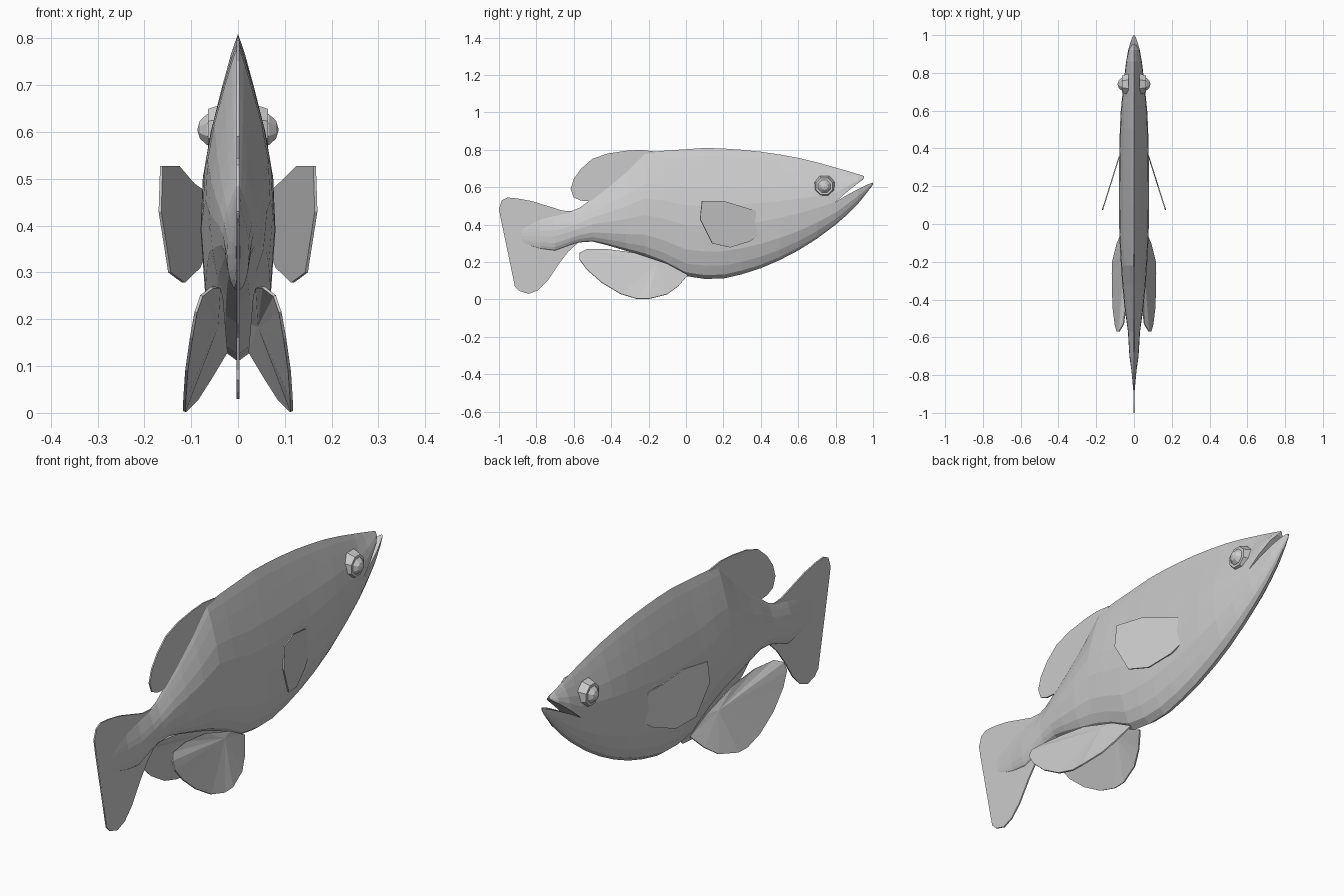
import bpy, bmesh, math
from mathutils import Matrix

if "Cube" in bpy.data.objects:
    bpy.data.objects.remove(bpy.data.objects["Cube"])

grey = bpy.data.materials.new("soft_grey")
grey.diffuse_color = (0.6, 0.6, 0.6, 1)
grey.use_nodes = True
grey.node_tree.nodes["Principled BSDF"].inputs["Base Color"].default_value = grey.diffuse_color

# Cross-section: height fraction -> width fraction (round belly, sharp back)
SECTION = [(0, 0), (.03, .36), (.1, .63), (.21, .88), (.4, 1), (.56, .94),
           (.7, .73), (.84, .42), (.94, .18), (1, 0)]


def finish(bm, name):
    bmesh.ops.recalc_face_normals(bm, faces=bm.faces)
    me = bpy.data.meshes.new(name)
    bm.to_mesh(me)
    bm.free()
    me.materials.append(grey)
    ob = bpy.data.objects.new(name, me)
    bpy.context.collection.objects.link(ob)
    return ob


def loft(name, stations, lo=0.0, hi=1.0):
    """Skin rings given as (y, bottom, top, half width); lo..hi picks part of the section."""
    part = [((t - lo) / (hi - lo), w) for t, w in SECTION if lo <= t <= hi]
    outline = [(t, w) for t, w in part] + [(t, -w) for t, w in reversed(part) if w > 0]
    bm = bmesh.new()
    rings = [[bm.verts.new((w * hw, y, zb + t * (zt - zb))) for t, w in outline]
             for y, zb, zt, hw in stations]
    n = len(outline)
    for a, b in zip(rings, rings[1:]):
        for i in range(n):
            j = (i + 1) % n
            bm.faces.new((a[i], a[j], b[j], b[i]))
    bm.faces.new(rings[0])
    bm.faces.new(rings[-1])
    return finish(bm, name)


def fin(name, outline, apex=None, side=1, thick=.006):
    """Thin plate from (x, y, z) points, optionally fanned out from an apex."""
    bm = bmesh.new()
    vs = [bm.verts.new((side * x, y, z)) for x, y, z in outline]
    if apex:
        c = bm.verts.new((side * apex[0], apex[1], apex[2]))
        for i in range(len(vs)):
            bm.faces.new((c, vs[i], vs[(i + 1) % len(vs)]))
    else:
        bmesh.ops.triangulate(bm, faces=[bm.faces.new(vs)])
    ob = finish(bm, name)
    mod = ob.modifiers.new("thickness", 'SOLIDIFY')
    mod.thickness = thick
    mod.offset = 0
    return ob


# Body, from inside the tail fin to the corner of the mouth
loft("body", [
    (-.88, .30, .40, .004), (-.78, .27, .44, .013), (-.70, .26, .455, .024),
    (-.62, .29, .47, .029), (-.57, .305, .49, .032), (-.50, .31, .54, .042),
    (-.42, .29, .60, .052), (-.32, .26, .685, .062), (-.22, .23, .785, .069),
    (-.12, .19, .795, .075), (0, .125, .803, .079), (.1, .11, .81, .08),
    (.2, .112, .807, .08), (.3, .135, .80, .079), (.4, .167, .79, .077),
    (.5, .21, .775, .075), (.6, .262, .757, .07), (.7, .325, .733, .06),
    (.8, .40, .705, .049)])

# Jaws, parted by the open mouth
loft("upper_jaw", [(.8, .522, .705, .049), (.86, .574, .688, .042),
                   (.92, .622, .670, .028), (.945, .640, .662, .014),
                   (.952, .652, .660, .004)], lo=.4)
loft("lower_jaw", [(.8, .40, .522, .049), (.86, .452, .558, .041),
                   (.92, .512, .590, .031), (.965, .568, .612, .018),
                   (.99, .60, .622, .009), (1.0, .615, .625, .003)], hi=.4)

# Fins on the centre line
fin("tail_fin", [(0, y, z) for y, z in [
    (-.58, .47), (-.66, .475), (-.74, .50), (-.82, .525), (-.90, .54), (-.955, .545),
    (-.985, .53), (-1, .485), (-.99, .43), (-.955, .37), (-.935, .28), (-.93, .17),
    (-.915, .07), (-.89, .045), (-.84, .03), (-.79, .05), (-.74, .10),
    (-.68, .19), (-.63, .255), (-.57, .31)]])
fin("dorsal_fin", [(0, y, z) for y, z in [
    (-.16, .79), (-.24, .80), (-.32, .795), (-.42, .78), (-.50, .752), (-.56, .70),
    (-.60, .645), (-.617, .59), (-.60, .545), (-.56, .528), (-.50, .525),
    (-.40, .57), (-.28, .68)]])

# Paired fins and eyes
for side, label in ((1, "right"), (-1, "left")):
    fin("pectoral_fin_" + label, [(.077 + (.36 - y) * .315, y, z) for y, z in [
        (.37, .475), (.30, .49), (.20, .527), (.085, .527), (.075, .43),
        (.14, .30), (.235, .278), (.34, .31), (.41, .36)]], side=side)
    fin("belly_fin_" + label, [
        (.025, .01, .13), (.06, -.04, .072), (.088, -.10, .028), (.113, -.20, .003),
        (.115, -.26, .003), (.114, -.35, .03), (.110, -.45, .09), (.100, -.53, .16),
        (.09, -.57, .215), (.078, -.568, .25), (.055, -.53, .268),
        (.04, -.42, .268), (.035, -.28, .25), (.03, -.10, .19)],
        apex=(.045, -.16, .185), side=side)

    # Eight-sided socket with a bulging eyeball
    place = Matrix.Translation((side * .046, .74, .605)) @ Matrix.Rotation(side * math.pi / 2, 4, 'Y')
    bm = bmesh.new()
    bmesh.ops.create_cone(bm, cap_ends=True, segments=8, radius1=.061, radius2=.048,
                          depth=.036, matrix=place @ Matrix.Rotation(math.pi / 8, 4, 'Z'))
    finish(bm, "eye_socket_" + label)
    bm = bmesh.new()
    bmesh.ops.create_uvsphere(bm, u_segments=8, v_segments=6, radius=.041,
                              matrix=place @ Matrix.Rotation(math.pi / 8, 4, 'Z'))
    finish(bm, "eyeball_" + label)
